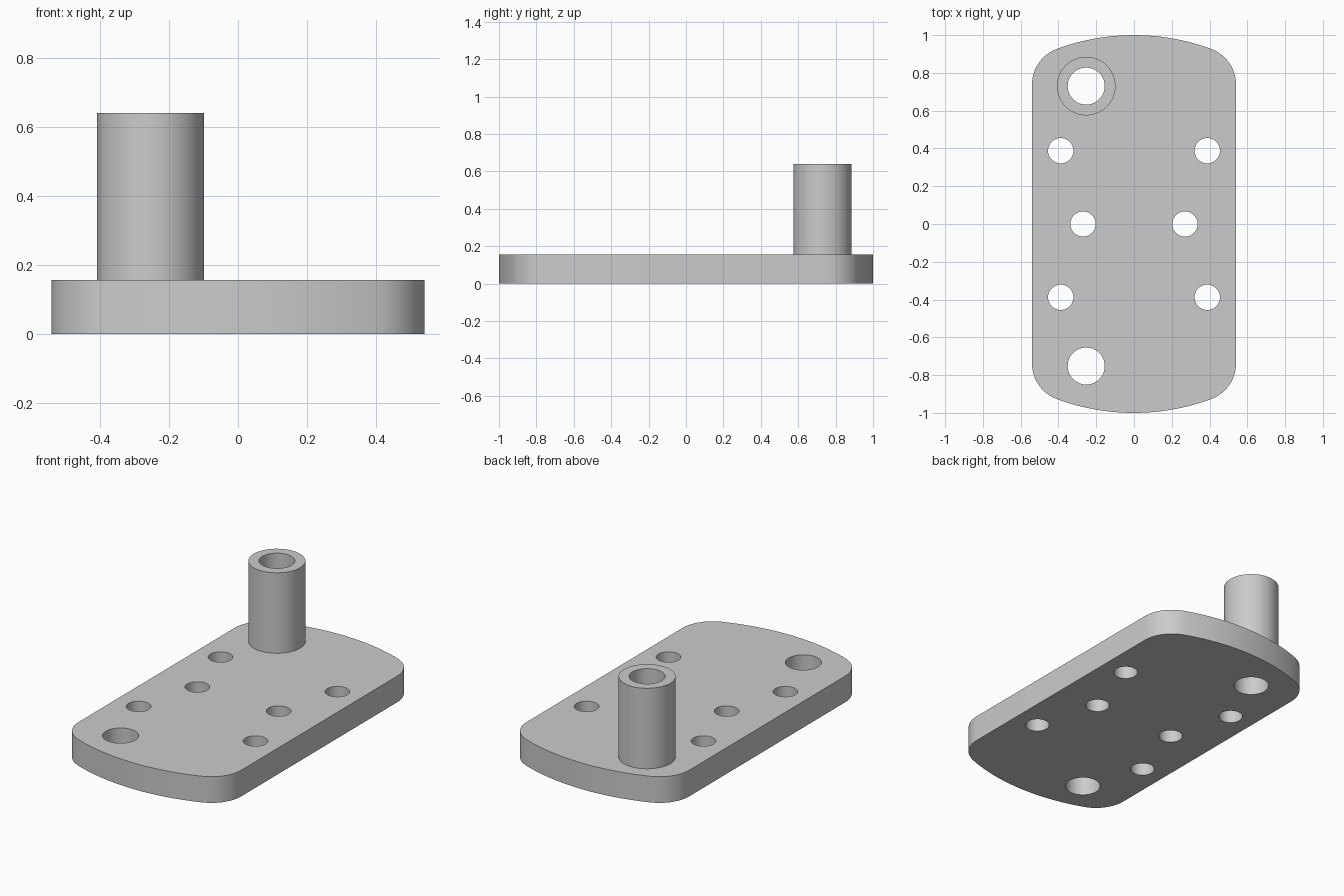
import bpy, bmesh
from math import pi, sin, cos, sqrt, atan2, radians

cube = bpy.data.objects.get("Cube")
if cube:
    bpy.data.objects.remove(cube, do_unlink=True)

HALF_W, HALF_L, THICK, TOP = 0.54, 1.0, 0.157, 0.64
BORE, SCREW, POST_R = 0.098, 0.067, 0.155
POST_XY = (-0.253, 0.73)

grey = bpy.data.materials.new("light grey")
grey.use_nodes = True
colour = (0.6, 0.6, 0.6, 1)
grey.diffuse_color = colour
grey.node_tree.nodes["Principled BSDF"].inputs["Base Color"].default_value = colour


def arc(cx, cy, r, a0, a1, n):
    return [(cx + r * cos(a0 + (a1 - a0) * i / n),
             cy + r * sin(a0 + (a1 - a0) * i / n)) for i in range(n + 1)]


def circle(cx, cy, r, n=64):
    return arc(cx, cy, r, 0, 2 * pi, n)[:-1]


def prism(name, loops, z0, z1):
    """Extrude the first loop, with the other loops as holes through it."""
    curve = bpy.data.curves.new(name, "CURVE")
    curve.dimensions = "2D"
    curve.fill_mode = "BOTH"
    curve.extrude = (z1 - z0) / 2
    for loop in loops:
        spline = curve.splines.new("POLY")
        spline.points.add(len(loop) - 1)
        for point, (x, y) in zip(spline.points, loop):
            point.co = (x, y, 0, 1)
        spline.use_cyclic_u = True
    helper = bpy.data.objects.new(name + " outline", curve)
    bpy.context.collection.objects.link(helper)
    bpy.context.view_layer.update()
    mesh = bpy.data.meshes.new_from_object(helper)
    bpy.data.objects.remove(helper, do_unlink=True)

    bm = bmesh.new()
    bm.from_mesh(mesh)
    bmesh.ops.remove_doubles(bm, verts=bm.verts, dist=1e-5)
    bmesh.ops.recalc_face_normals(bm, faces=bm.faces)
    bmesh.ops.translate(bm, verts=bm.verts, vec=(0, 0, (z0 + z1) / 2))
    bm.to_mesh(mesh)
    bm.free()
    mesh.materials.clear()
    mesh.materials.append(grey)
    obj = bpy.data.objects.new(name, mesh)
    bpy.context.collection.objects.link(obj)
    bpy.ops.object.select_all(action="DESELECT")
    obj.select_set(True)
    bpy.context.view_layer.objects.active = obj
    bpy.ops.object.shade_smooth_by_angle(angle=radians(30))
    return obj


# Plate outline: bowed ends blended into straight sides by corner arcs
end_r, corner_r = 1.178, 0.2
end_y = HALF_L - end_r
corner_x = HALF_W - corner_r
corner_y = end_y + sqrt((end_r - corner_r) ** 2 - corner_x ** 2)
tangent = atan2(corner_y - end_y, corner_x)
quarter = arc(corner_x, corner_y, corner_r, 0, tangent, 16)
quarter += arc(0, end_y, end_r, tangent, pi / 2, 12)[1:]
back = quarter + [(-x, y) for x, y in reversed(quarter[:-1])]
outline = back + [(-x, -y) for x, y in back]

# Screw holes and the two larger bores
holes = [circle(sx * 0.388, sy * 0.388, SCREW) for sx in (-1, 1) for sy in (-1, 1)]
holes += [circle(sx * 0.27, 0, SCREW) for sx in (-1, 1)]
holes += [circle(POST_XY[0], -0.752, BORE), circle(*POST_XY, BORE)]

prism("base_plate", [outline] + holes, 0, THICK)

# Hollow post standing on the plate
prism("hollow_post", [circle(*POST_XY, POST_R), circle(*POST_XY, BORE)], THICK, TOP)
